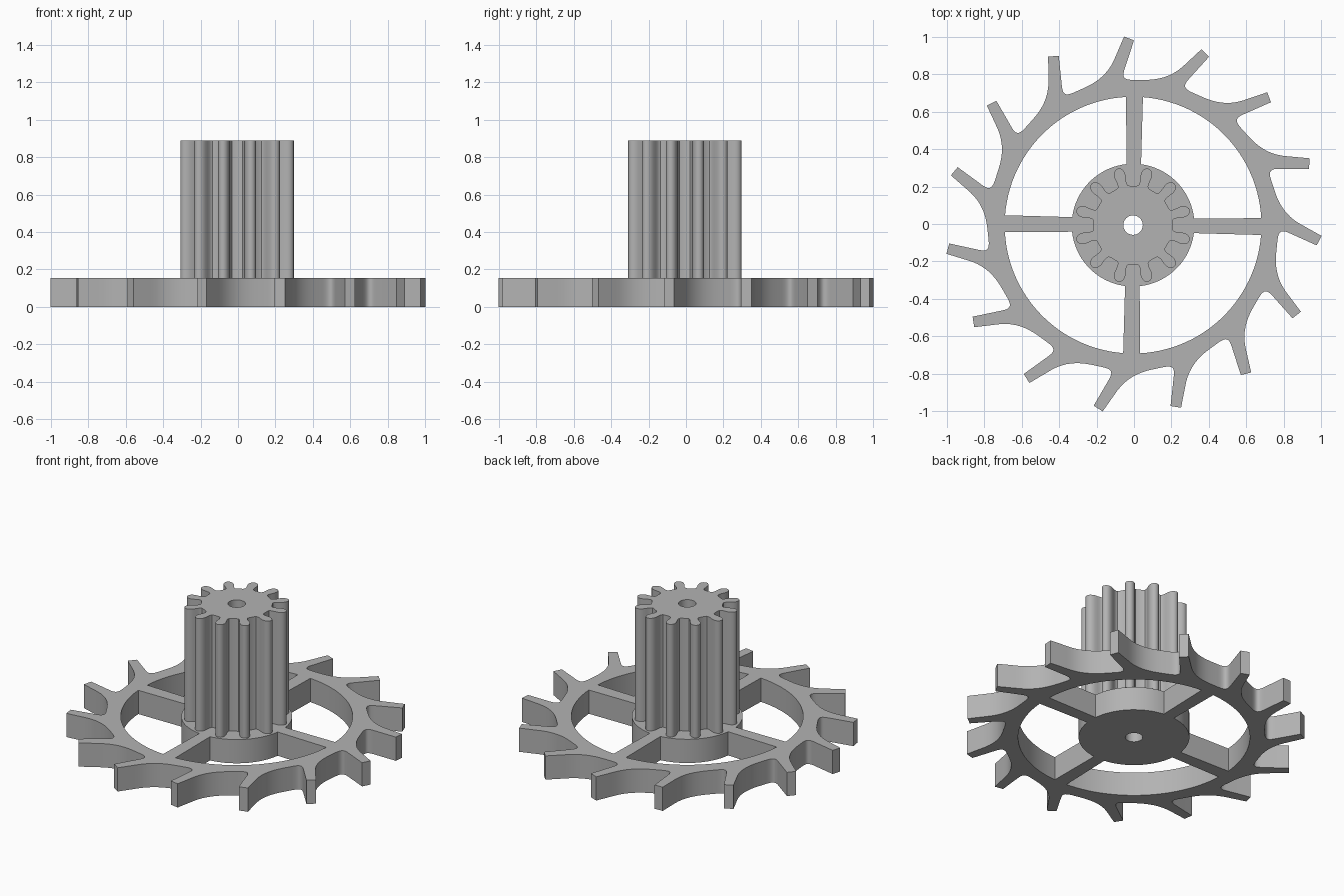
import bpy, bmesh, math
from mathutils import Vector, Matrix
from mathutils.geometry import interpolate_bezier

if "Cube" in bpy.data.objects:
    bpy.data.objects.remove(bpy.data.objects["Cube"], do_unlink=True)

CENTRE = (-0.005, -0.006, 0)
WHEEL_TOP, PINION_TOP = 0.155, 0.89
HUB_R, RIM_R, BORE_R = 0.328, 0.686, 0.052

grey = bpy.data.materials.new("plain grey")
grey.use_nodes = True
grey.diffuse_color = (0.45, 0.45, 0.45, 1)
grey.node_tree.nodes["Principled BSDF"].inputs["Base Color"].default_value = (0.45, 0.45, 0.45, 1)


def bezier(a, b, c, d, n):
    pts = [Vector((x, y, 0)) for x, y in (a, b, c, d)]
    return [Vector(p).to_3d() for p in interpolate_bezier(*pts, n)]


def arc(r, start, end, n):
    return [Vector((r * math.cos(t), r * math.sin(t), 0))
            for t in (start + (end - start) * i / (n - 1) for i in range(n))]


def repeat(points, count, first=0.0):
    """Turn one pitch of a profile clockwise around the axis."""
    return [Matrix.Rotation(first - math.tau * k / count, 3, 'Z') @ p
            for k in range(count) for p in points]


def plate(name, loops, z0, z1):
    """Fill an outline with holes and extrude it upwards."""
    bm = bmesh.new()
    for loop in loops:
        vs = [bm.verts.new((p.x, p.y, z0)) for p in loop]
        for a, b in zip(vs, vs[1:] + vs[:1]):
            bm.edges.new((a, b))
    bmesh.ops.triangle_fill(bm, use_beauty=True, edges=bm.edges[:], normal=(0, 0, 1))
    top = bmesh.ops.extrude_face_region(bm, geom=bm.faces[:], use_keep_orig=True)
    bmesh.ops.translate(bm, vec=(0, 0, z1 - z0),
                        verts=[g for g in top["geom"] if isinstance(g, bmesh.types.BMVert)])
    bmesh.ops.recalc_face_normals(bm, faces=bm.faces[:])
    mesh = bpy.data.meshes.new(name)
    bm.to_mesh(mesh)
    bm.free()
    mesh.materials.append(grey)
    obj = bpy.data.objects.new(name, mesh)
    obj.location = CENTRE
    bpy.context.collection.objects.link(obj)
    bpy.ops.object.select_all(action='DESELECT')
    obj.select_set(True)
    bpy.context.view_layer.objects.active = obj
    bpy.ops.object.shade_smooth_by_angle(angle=math.radians(30))
    return obj


bore = arc(BORE_R, 0, math.tau, 33)[:-1]

# Escape wheel: leaning tooth, tight fillet, then a long sweep to the next tooth
tooth = [Vector((-0.048, 1.008, 0)), Vector((0.005, 0.987, 0))]
tooth += bezier((-0.045, 0.835), (-0.058, 0.795), (-0.055, 0.776), (0.0, 0.776), 9)
tooth += bezier((0.06, 0.776), (0.15, 0.776), (0.22, 0.80), (0.285, 0.865), 10)

# Window between two tapered spokes
tilt = math.radians(-0.65)
outer_gap = math.asin(0.045 / RIM_R)
inner_gap = math.asin(0.039 / HUB_R)
window = arc(RIM_R, outer_gap, math.pi / 2 - outer_gap, 28)
window += arc(HUB_R, math.pi / 2 - inner_gap, inner_gap, 18)
windows = [repeat(window, 1, tilt + k * math.pi / 2) for k in range(4)]

plate("escape_wheel", [repeat(tooth, 15), bore] + windows, 0, WHEEL_TOP)

# Pinion: twelve round-tipped leaves
flank = bezier((-0.036, 0.208), (-0.018, 0.212), (-0.024, 0.235), (-0.030, 0.268), 6)
tip = bezier((-0.030, 0.268), (-0.034, 0.328), (0.034, 0.328), (0.030, 0.268), 11)
mirrored = [Vector((-p.x, p.y, 0)) for p in reversed(flank)]
leaf = flank + tip[1:-1] + mirrored
plate("pinion", [repeat(leaf, 12, math.pi / 12), bore], WHEEL_TOP, PINION_TOP)
